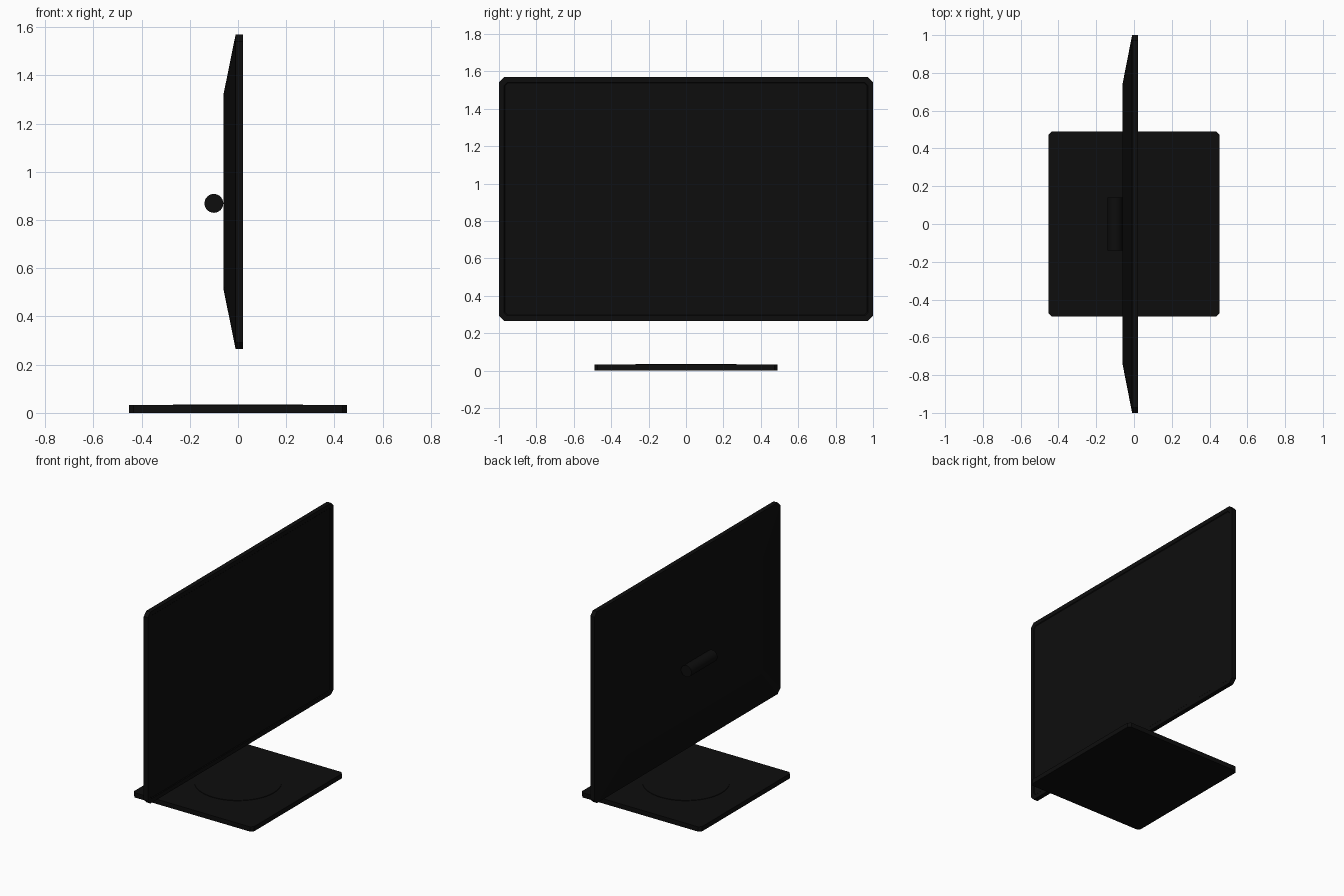
import bpy, bmesh, math

if "Cube" in bpy.data.objects:
    bpy.data.objects.remove(bpy.data.objects["Cube"])


def material(name, v):
    m = bpy.data.materials.new(name)
    m.diffuse_color = (v, v, v, 1)
    m.use_nodes = True
    m.node_tree.nodes["Principled BSDF"].inputs["Base Color"].default_value = m.diffuse_color
    return m


black = material("matte black", 0.004)


def outline(a, b, c):
    """Rectangle of half-size a x b with corners cut by c."""
    return [(a - c, -b), (a, -b + c), (a, b - c), (a - c, b),
            (-a + c, b), (-a, b - c), (-a, -b + c), (-a + c, -b)]


def loft(name, rings, mats):
    """Join equal point rings into a closed solid."""
    bm = bmesh.new()
    loops = [[bm.verts.new(p) for p in r] for r in rings]
    n = len(loops[0])
    for lo, hi in zip(loops, loops[1:]):
        for i in range(n):
            j = (i + 1) % n
            bm.faces.new((lo[i], lo[j], hi[j], hi[i]))
    bm.faces.new(loops[0][::-1])
    bm.faces.new(loops[-1])
    bmesh.ops.recalc_face_normals(bm, faces=bm.faces)
    me = bpy.data.meshes.new(name)
    bm.to_mesh(me)
    bm.free()
    for m in mats:
        me.materials.append(m)
    ob = bpy.data.objects.new(name, me)
    bpy.context.collection.objects.link(ob)
    return ob


# Display housing: tapered back, straight rim, bezel and slightly sunken screen
CZ = 0.917
sections = [(-0.06, 0.745, 0.405, 0.02), (-0.01, 1.0, 0.652, 0.028),
            (0.021, 1.0, 0.652, 0.028), (0.021, 0.972, 0.624, 0.016),
            (0.017, 0.968, 0.620, 0.014)]
loft("display_housing",
     [[(x, y, CZ + z) for y, z in outline(a, b, c)] for x, a, b, c in sections],
     [black])

# Base plate with cut corners
loft("base_plate",
     [[(x, y, z) for x, y in outline(0.452, 0.49, 0.018)] for z in (0.0, 0.032)],
     [black])


def cylinder(name, r, depth, loc, rot=(0, 0, 0)):
    bpy.ops.mesh.primitive_cylinder_add(vertices=48, radius=r, depth=depth,
                                        location=loc, rotation=rot)
    ob = bpy.context.object
    ob.name = name
    ob.data.materials.append(black)
    bpy.ops.object.shade_smooth_by_angle(angle=math.radians(35))
    return ob


# Thin round pad on the base and the hinge barrel behind the display
cylinder("base_pad", 0.27, 0.004, (0, 0, 0.033))
cylinder("hinge_barrel", 0.039, 0.28, (-0.1, 0, 0.869), (math.pi / 2, 0, 0))
